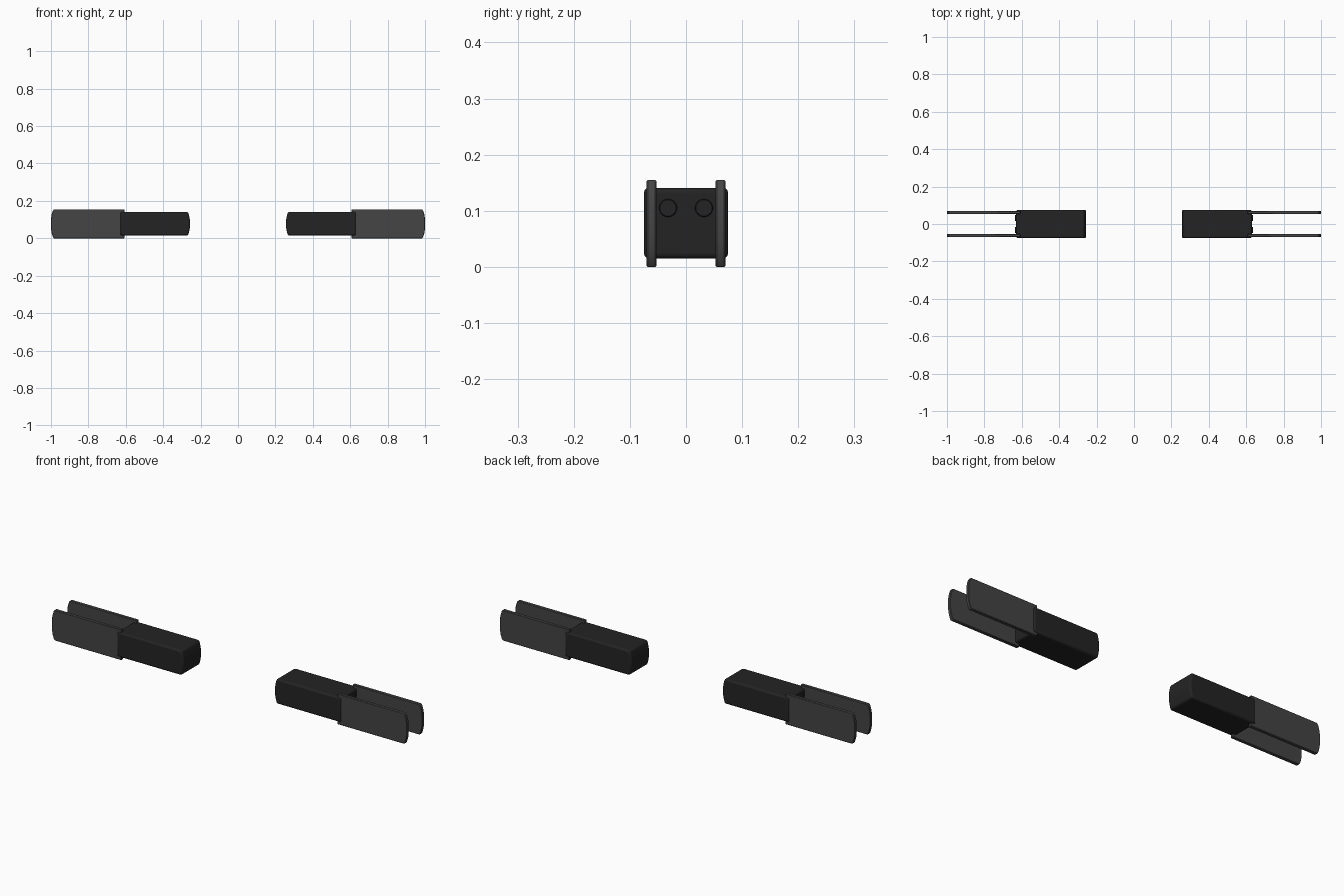
import bpy, bmesh, math
from mathutils import Matrix

cube = bpy.data.objects.get("Cube")
if cube:
    bpy.data.objects.remove(cube, do_unlink=True)


def material(name, value):
    m = bpy.data.materials.new(name)
    col = (value, value, value, 1)
    m.diffuse_color = col
    m.use_nodes = True
    bsdf = m.node_tree.nodes["Principled BSDF"]
    bsdf.inputs["Base Color"].default_value = col
    bsdf.inputs["Roughness"].default_value = 0.6
    return m


BLACK = material("black plastic", 0.017)
GREY = material("dark grey metal", 0.058)


def finish(bm, name, mat, bevel=0, segments=2):
    bmesh.ops.recalc_face_normals(bm, faces=bm.faces)
    me = bpy.data.meshes.new(name)
    bm.to_mesh(me)
    bm.free()
    me.materials.append(mat)
    ob = bpy.data.objects.new(name, me)
    bpy.context.collection.objects.link(ob)
    if bevel:
        mod = ob.modifiers.new("Soft edges", 'BEVEL')
        mod.width = bevel
        mod.segments = segments
        mod.limit_method = 'ANGLE'
        mod.angle_limit = math.radians(40)
    bpy.ops.object.select_all(action='DESELECT')
    ob.select_set(True)
    bpy.context.view_layer.objects.active = ob
    bpy.ops.object.shade_smooth_by_angle(angle=math.radians(30))
    return ob


def extrude_profile(name, points, y0, y1, side, mat, bevel, segments=2):
    """Side profile in x and z, extruded from y0 to y1."""
    bm = bmesh.new()
    face = bm.faces.new([bm.verts.new((side * x, y0, z)) for x, z in points])
    out = bmesh.ops.extrude_face_region(bm, geom=[face])
    moved = [g for g in out["geom"] if isinstance(g, bmesh.types.BMVert)]
    bmesh.ops.translate(bm, verts=moved, vec=(0, y1 - y0, 0))
    return finish(bm, name, mat, bevel, segments)


def stud(name, x, y, z, radius, depth):
    """Round stud lying along x."""
    bm = bmesh.new()
    bmesh.ops.create_cone(bm, cap_ends=True, segments=24, radius1=radius,
                          radius2=radius, depth=depth,
                          matrix=Matrix.Translation((x, y, z)) @ Matrix.Rotation(math.pi / 2, 4, 'Y'))
    return finish(bm, name, BLACK, 0.0015, 1)


# Housing has a slightly bowed inner end
HOUSING = [(0.63, 0.015), (0.63, 0.141), (0.267, 0.141), (0.260, 0.115),
           (0.256, 0.09), (0.256, 0.066), (0.260, 0.041), (0.267, 0.015)]
# Blade has a square root and a softly clipped tip
BLADE = [(0.608, 0.0), (0.608, 0.155), (0.984, 0.155), (0.990, 0.147),
         (0.996, 0.128), (1.0, 0.105), (1.0, 0.05), (0.996, 0.027),
         (0.990, 0.008), (0.984, 0.0)]

for label, side in (("left", 1), ("right", -1)):
    extrude_profile(label + "_housing", HOUSING, -0.075, 0.075, side, BLACK, 0.009, 3)
    for where, s in (("front", -1), ("back", 1)):
        extrude_profile(f"{label}_{where}_blade", BLADE, s * 0.053, s * 0.070,
                        side, GREY, 0.002, 1)
        # studs on the housing end between the blades
        stud(f"{label}_{where}_stud", side * 0.63, s * 0.032, 0.105, 0.016, 0.012)
